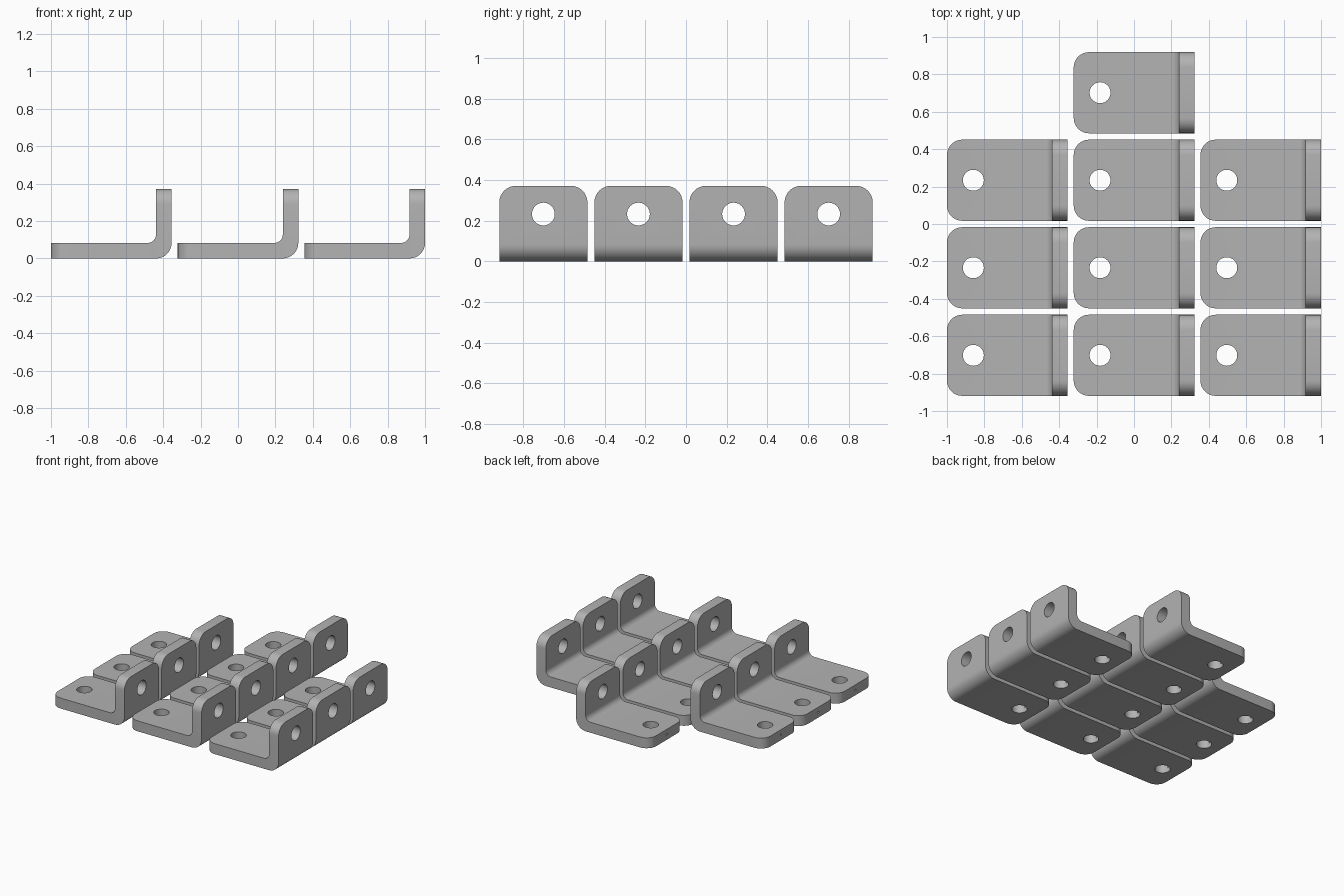
import bpy, bmesh, math
from mathutils import Matrix, Vector

if "Cube" in bpy.data.objects:
    bpy.data.objects.remove(bpy.data.objects["Cube"])

L, W, H, T = 0.645, 0.434, 0.372, 0.083   # bracket length, width, height, thickness
R_OUT, R_IN, R_CORNER = 0.083, 0.045, 0.082
HOLE_R, HOLE_D, SCREW_R = 0.056, 0.141, 0.008
PITCH_X, PITCH_Y = 0.6775, 0.468

steel = bpy.data.materials.new("grey_steel")
steel.diffuse_color = (0.45, 0.45, 0.45, 1)
steel.use_nodes = True
steel.node_tree.nodes["Principled BSDF"].inputs["Base Color"].default_value = steel.diffuse_color


def arc(cx, cz, r, a0, a1, n=8):
    return [(cx + r * math.cos(math.radians(a0 + (a1 - a0) * i / n)),
             cz + r * math.sin(math.radians(a0 + (a1 - a0) * i / n))) for i in range(n + 1)]


def add_object(name, bm):
    mesh = bpy.data.meshes.new(name)
    bm.to_mesh(mesh)
    bm.free()
    mesh.materials.append(steel)
    ob = bpy.data.objects.new(name, mesh)
    bpy.context.collection.objects.link(ob)
    return ob


def drill(name, center, axis, radius, depth, sides):
    bm = bmesh.new()
    turn = Vector((0, 0, 1)).rotation_difference(Vector(axis)).to_matrix().to_4x4()
    bmesh.ops.create_cone(bm, cap_ends=True, segments=sides, radius1=radius, radius2=radius,
                          depth=depth, matrix=Matrix.Translation(center) @ turn)
    ob = add_object(name, bm)
    ob.hide_render = True
    return ob


# Bent strip: L profile with inner and outer bend radius, extruded along y
x0, x1 = -L / 2, L / 2
profile = [(x0, 0)] + arc(x1 - R_OUT, R_OUT, R_OUT, -90, 0) + [(x1, H), (x1 - T, H)]
profile += arc(x1 - T - R_IN, T + R_IN, R_IN, 0, -90) + [(x0, T)]
bm = bmesh.new()
face = bm.faces.new([bm.verts.new((x, -W / 2, z)) for x, z in profile])
moved = bmesh.ops.extrude_face_region(bm, geom=[face])["geom"]
bmesh.ops.translate(bm, vec=(0, W, 0), verts=[v for v in moved if isinstance(v, bmesh.types.BMVert)])
bmesh.ops.recalc_face_normals(bm, faces=bm.faces)

# Rounded corners on the free ends of both legs
corners = [e for e in bm.edges
           if abs(e.verts[0].co.y - e.verts[1].co.y) < 1e-5
           and (all(abs(v.co.x - x0) < 1e-5 for v in e.verts)
                or all(abs(v.co.z - H) < 1e-5 for v in e.verts))]
bmesh.ops.bevel(bm, geom=corners, offset=R_CORNER, segments=8, profile=0.5, affect='EDGES')
blank = add_object("bracket_blank", bm)

# Bolt holes through both legs and a small screw hole in the flat end
cutters = [
    drill("base_hole_cutter", (x0 + HOLE_D, 0, T / 2), (0, 0, 1), HOLE_R, 0.3, 40),
    drill("upright_hole_cutter", (x1 - T / 2, 0, H - HOLE_D + 0.002), (1, 0, 0), HOLE_R, 0.2, 40),
    drill("screw_hole_cutter", (x0 + 0.05, 0, T / 2), (1, 0, 0), SCREW_R, 0.15, 16),
]
for cutter in cutters:
    mod = blank.modifiers.new(cutter.name, 'BOOLEAN')
    mod.operation = 'DIFFERENCE'
    mod.solver = 'EXACT'
    mod.object = cutter
bpy.context.view_layer.update()
bracket = bpy.data.meshes.new_from_object(blank.evaluated_get(bpy.context.evaluated_depsgraph_get()))
bracket.name = "bracket"
for ob in cutters + [blank]:
    bpy.data.objects.remove(ob)

# Three full rows of three, plus a single bracket in the middle of the back row
spots = [(c, r) for r in range(3) for c in (-1, 0, 1)] + [(0, 3)]
for i, (c, r) in enumerate(spots):
    ob = bpy.data.objects.new(f"bracket_{i + 1}", bracket)
    ob.location = (c * PITCH_X, (r - 1.5) * PITCH_Y, 0)
    bpy.context.collection.objects.link(ob)
    if i == 0:
        bpy.context.view_layer.objects.active = ob
        ob.select_set(True)
        bpy.ops.object.shade_smooth_by_angle(angle=math.radians(30))
        ob.select_set(False)
